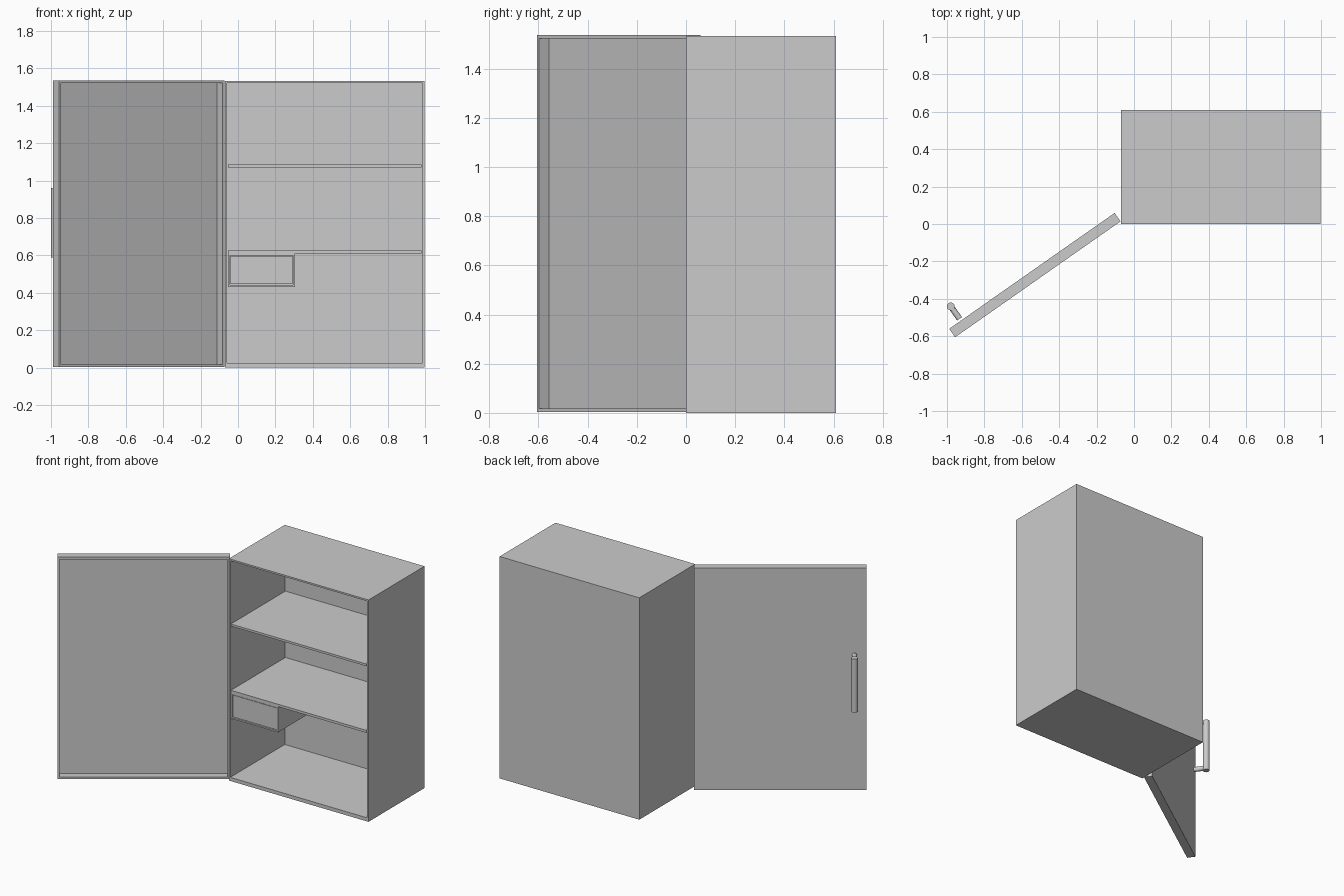
import bpy, bmesh, math
from mathutils import Vector, Matrix

if "Cube" in bpy.data.objects:
    bpy.data.objects.remove(bpy.data.objects["Cube"])


def finish(name, bm):
    bmesh.ops.recalc_face_normals(bm, faces=bm.faces)
    me = bpy.data.meshes.new(name)
    bm.to_mesh(me)
    bm.free()
    ob = bpy.data.objects.new(name, me)
    bpy.context.collection.objects.link(ob)
    return ob


def box_bm(lo, hi):
    lo, hi = Vector(lo), Vector(hi)
    bm = bmesh.new()
    bmesh.ops.create_cube(bm, size=1)
    for v in bm.verts:
        v.co = (lo + hi) / 2 + v.co * (hi - lo)
    return bm


def box(name, lo, hi):
    return finish(name, box_bm(lo, hi))


def tray(name, lo, hi, side, rim, depth, bottom=None):
    """Box hollowed from its -y (side=-1) or +y (side=1) face."""
    bm = box_bm(lo, hi)
    bm.normal_update()
    face = max(bm.faces, key=lambda f: f.normal.y * side)
    bmesh.ops.inset_region(bm, faces=[face], thickness=rim)
    if bottom:
        for v in face.verts:
            if v.co.z < (lo[2] + hi[2]) / 2:
                v.co.z = lo[2] + bottom
    new = bmesh.ops.extrude_discrete_faces(bm, faces=[face])["faces"][0]
    for v in new.verts:
        v.co.y -= side * depth
    return finish(name, bm)


def rod(name, start, end, radius):
    start, end = Vector(start), Vector(end)
    axis = end - start
    turn = axis.to_track_quat('Z', 'Y').to_matrix().to_4x4()
    bm = bmesh.new()
    bmesh.ops.create_cone(bm, cap_ends=True, segments=32, radius1=radius,
                          radius2=radius, depth=axis.length,
                          matrix=Matrix.Translation((start + end) / 2) @ turn)
    ob = finish(name, bm)
    bpy.ops.object.select_all(action='DESELECT')
    ob.select_set(True)
    bpy.context.view_layer.objects.active = ob
    bpy.ops.object.shade_smooth_by_angle(angle=math.radians(40))
    return ob


# Cabinet body and shelves
X0, X1, D, H, T = -0.07, 0.997, 0.61, 1.532, 0.016
tray("cabinet_body", (X0, 0, 0), (X1, D, H), -1, T, D - T, bottom=0.025)
for name, z0, z1 in (("upper_shelf", 1.07, 1.085), ("lower_shelf", 0.61, 0.627)):
    box(name, (X0 + T, 0.0005, z0), (X1 - T, D - T, z1))

# Small drawer hung under the lower shelf
tray("drawer_housing", (X0 + T, 0.0005, 0.432), (0.305, D - T, 0.61), -1, 0.014, D - 0.04)
box("drawer_front", (X0 + T + 0.014, 0.004, 0.446), (0.291, 0.025, 0.596))

# Door and handle, modelled around the hinge then swung open
door = [tray("door", (0, -0.055, 0.004), (1.08, 0, 1.536), 1, 0.02, 0.05),
        rod("handle_bar", (1.004, -0.148, 0.59), (1.004, -0.148, 0.96), 0.021)]
for i, z in enumerate((0.61, 0.94)):
    door.append(rod(f"handle_post_{i + 1}", (1.004, -0.148, z), (1.004, -0.067, z), 0.016))
for ob in door:
    ob.location = (-0.072, 0.014, 0)
    ob.rotation_euler.z = math.radians(215)
